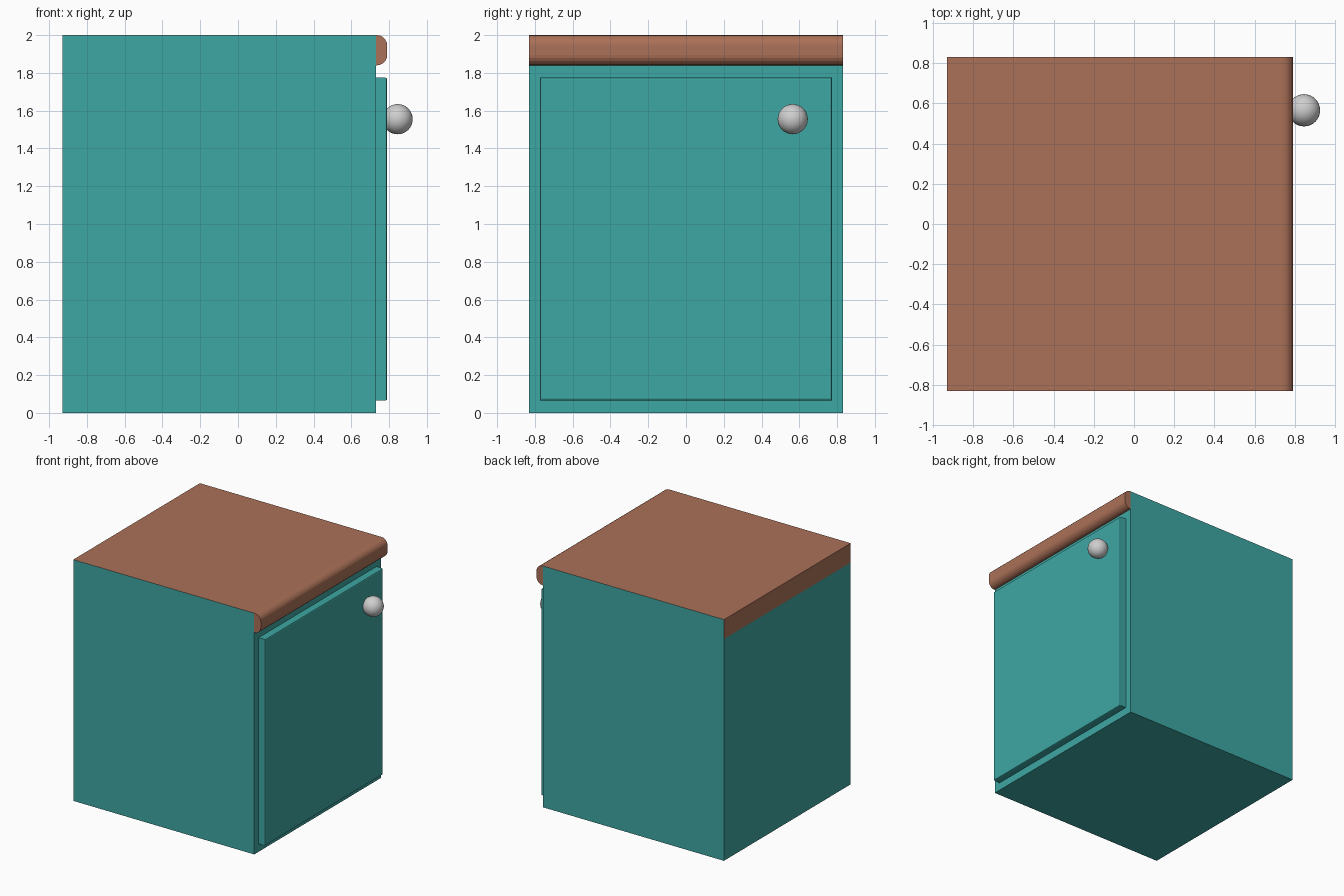
import bpy, bmesh, math

if "Cube" in bpy.data.objects:
    bpy.data.objects.remove(bpy.data.objects["Cube"])


def material(name, rgb):
    m = bpy.data.materials.new(name)
    m.diffuse_color = (*rgb, 1)
    m.use_nodes = True
    m.node_tree.nodes["Principled BSDF"].inputs["Base Color"].default_value = m.diffuse_color
    return m


teal = material("teal paint", (0.048, 0.39, 0.37))
brown = material("brown worktop", (0.41, 0.165, 0.098))
grey = material("light grey knob", (0.62, 0.62, 0.62))


def finish(name, bm, mat):
    bmesh.ops.recalc_face_normals(bm, faces=bm.faces[:])
    mesh = bpy.data.meshes.new(name)
    bm.to_mesh(mesh)
    bm.free()
    mesh.materials.append(mat)
    obj = bpy.data.objects.new(name, mesh)
    bpy.context.collection.objects.link(obj)
    return obj


def box(bm, lo, hi):
    verts = bmesh.ops.create_cube(bm, size=1)["verts"]
    for v in verts:
        for i in range(3):
            v.co[i] = (lo[i] + hi[i]) / 2 + v.co[i] * (hi[i] - lo[i])


# Cabinet body: sides run to full height, just inside the worktop at top and back
bm = bmesh.new()
box(bm, (-0.929, -0.83, 0), (0.73, 0.83, 1.999))
finish("cabinet_body", bm, teal)

# Door with a small chamfer round its outer face
bm = bmesh.new()
box(bm, (0.73, -0.772, 0.065), (0.79, 0.772, 1.775))
rim = [e for e in bm.edges if all(v.co.x > 0.78 for v in e.verts)]
bmesh.ops.bevel(bm, geom=rim, offset=0.01, segments=2, profile=0.5, affect='EDGES')
finish("door", bm, teal)


# Worktop slab and its rounded front edge, extruded from side profiles
def extrude_profile(name, points, half_width):
    bm = bmesh.new()
    face = bm.faces.new([bm.verts.new((x, -half_width, z)) for x, z in points])
    out = bmesh.ops.extrude_face_region(bm, geom=[face])["geom"]
    for v in out:
        if isinstance(v, bmesh.types.BMVert):
            v.co.y = half_width
    return finish(name, bm, brown)


extrude_profile("worktop", [(-0.93, 1.84), (0.73, 1.84), (0.73, 2), (-0.93, 2)], 0.829)

R, STEPS = 0.055, 5
nose = [(0.73, 1.84)]
for cz, start in ((1.84 + R, -90), (2 - R, 0)):
    for i in range(STEPS + 1):
        a = math.radians(start + 90 * i / STEPS)
        nose.append((0.79 - R + R * math.cos(a), cz + R * math.sin(a)))
nose.append((0.73, 2))
extrude_profile("worktop_nose", nose, 0.83)

# Round door knob
bpy.ops.mesh.primitive_uv_sphere_add(segments=32, ring_count=16, radius=0.08,
                                     location=(0.845, 0.565, 1.555))
knob = bpy.context.object
knob.name = "door_knob"
knob.data.materials.append(grey)
bpy.ops.object.shade_smooth()
